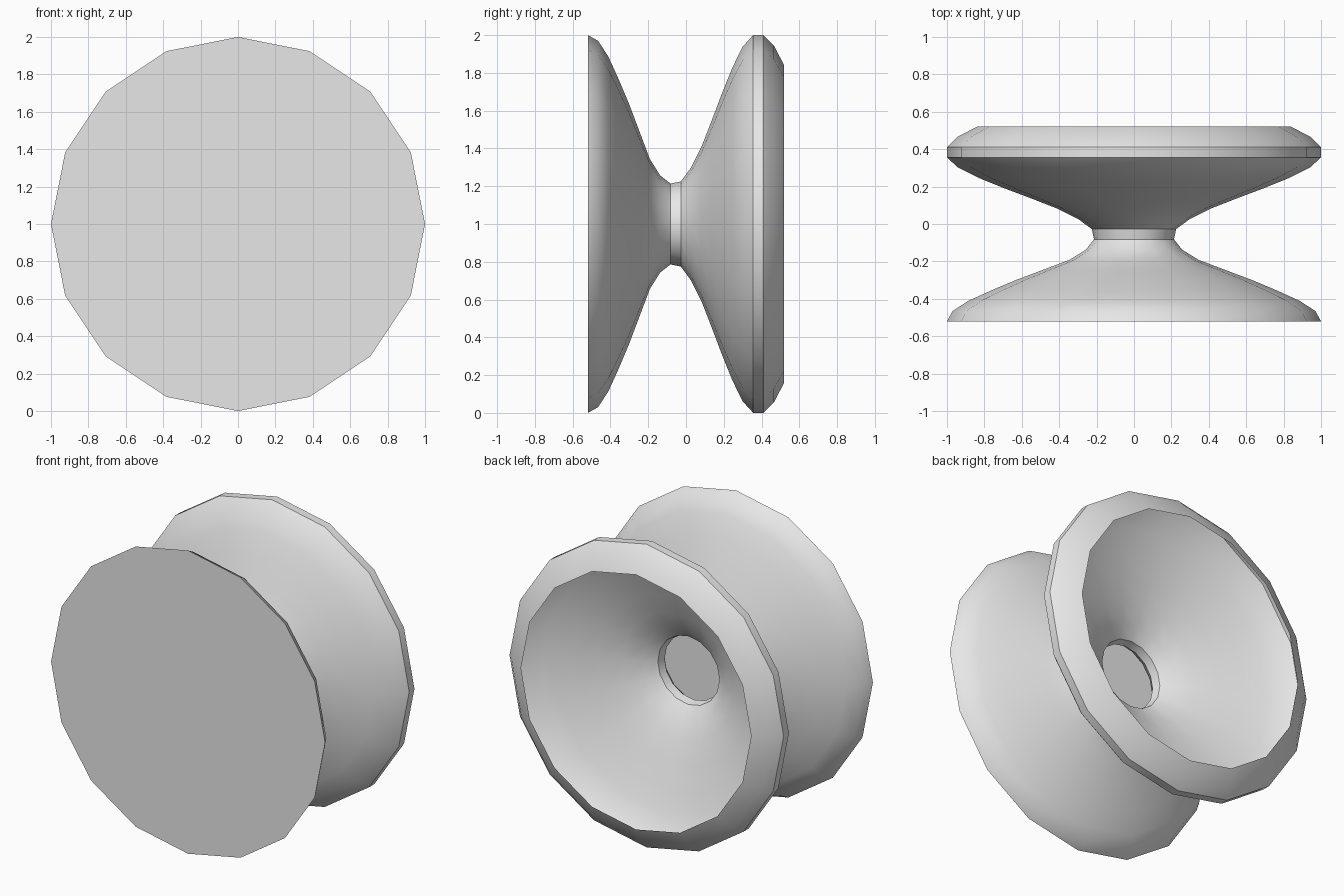
import bpy
import bmesh
import math

SIDES = 16
HALF_LENGTH = 0.52

# Radii of the spool at equal steps along its axis, front to back
RADII = [1.0, 0.97, 0.885, 0.765, 0.635, 0.49, 0.345, 0.257, 0.214, 0.225,
         0.3, 0.41, 0.55, 0.695, 0.83, 0.94, 1.0, 1.0, 0.945, 0.84]

cube = bpy.data.objects.get("Cube")
if cube:
    bpy.data.objects.remove(cube, do_unlink=True)


def make_material(name, color):
    mat = bpy.data.materials.new(name)
    mat.use_nodes = True
    mat.diffuse_color = color
    mat.node_tree.nodes["Principled BSDF"].inputs["Base Color"].default_value = color
    return mat


def add_ring(bm, y, radius):
    angles = [2 * math.pi * i / SIDES for i in range(SIDES)]
    return [bm.verts.new((radius * math.cos(a), y, 1 + radius * math.sin(a)))
            for a in angles]


# Thin flared shell: closed flat front, open funnel at the back
bm = bmesh.new()
step = 2 * HALF_LENGTH / (len(RADII) - 1)
rings = [add_ring(bm, -HALF_LENGTH + i * step, r) for i, r in enumerate(RADII)]
bm.faces.new(rings[0])
for near, far in zip(rings, rings[1:]):
    for i in range(SIDES):
        j = (i + 1) % SIDES
        bm.faces.new((near[j], near[i], far[i], far[j]))

mesh = bpy.data.meshes.new("spool_shell")
bm.to_mesh(mesh)
bm.free()
mesh.materials.append(make_material("light grey", (0.8, 0.8, 0.8, 1)))

spool = bpy.data.objects.new("spool_shell", mesh)
bpy.context.collection.objects.link(spool)

# Smooth flanks with crisp neck, rim and front edges
bpy.ops.object.select_all(action="DESELECT")
spool.select_set(True)
bpy.context.view_layer.objects.active = spool
bpy.ops.object.shade_smooth_by_angle(angle=math.radians(33))
